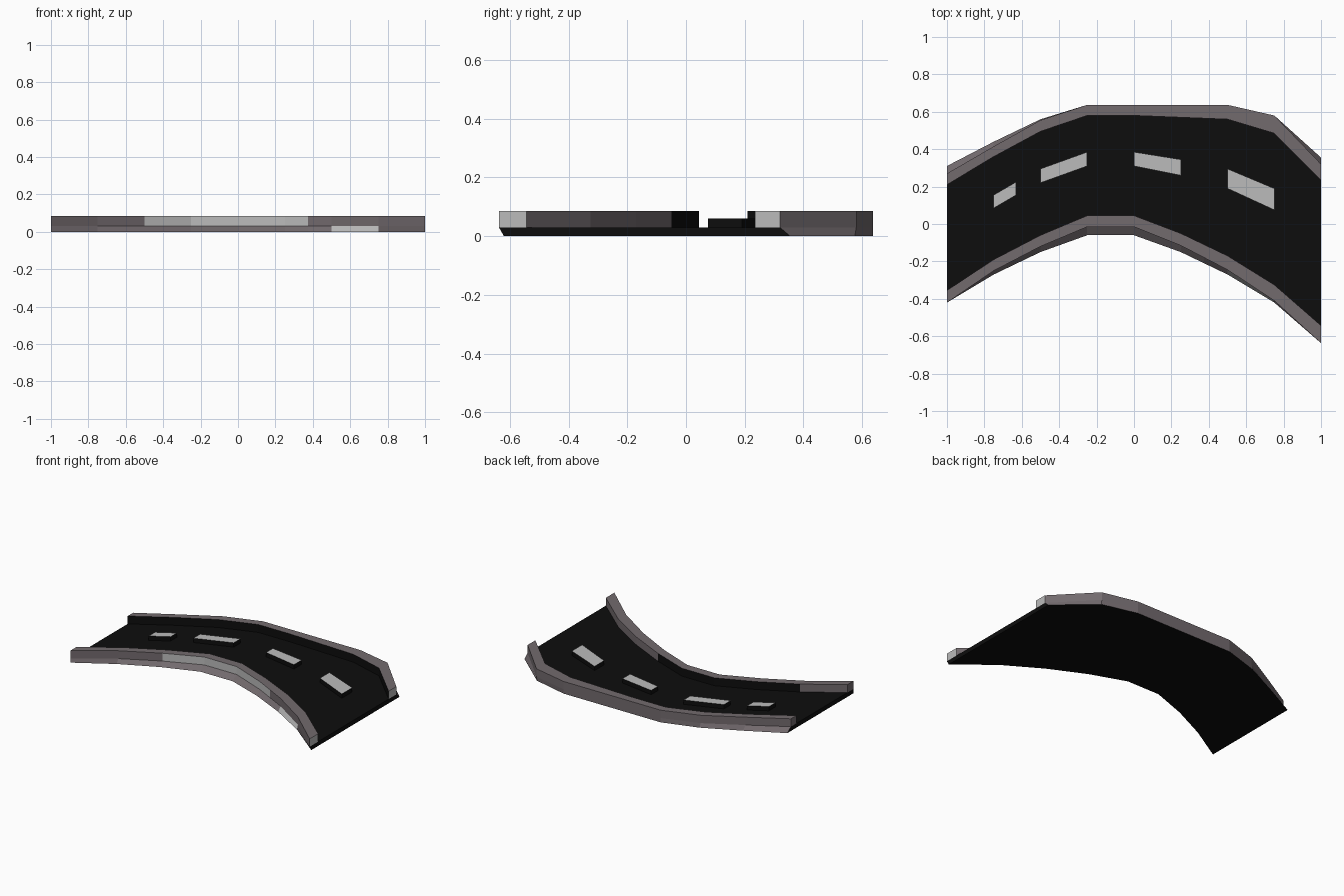
import bpy

if "Cube" in bpy.data.objects:
    bpy.data.objects.remove(bpy.data.objects["Cube"])

H_ROAD, H_DASH, H_CURB = 0.03, 0.06, 0.085


def material(name, rgb):
    m = bpy.data.materials.new(name)
    m.diffuse_color = (*rgb, 1)
    m.use_nodes = True
    m.node_tree.nodes["Principled BSDF"].inputs["Base Color"].default_value = m.diffuse_color
    return m


ASPHALT = material("asphalt", (0.004, 0.004, 0.004))
STONE = material("stone", (0.17, 0.145, 0.155))
PALE = material("pale_stone", (0.5, 0.5, 0.5))
MATS = [ASPHALT, STONE, PALE]

# Stations along x and the edge curves of the bend
XS = [-1, -0.75, -0.5, -0.25, 0, 0.25, 0.375, 0.5, 0.75, 1]
NORTH_BASE = [0.31, 0.44, 0.56, 0.637, 0.637, 0.637, 0.637, 0.637, 0.575, 0.355]
NORTH_OUT = [0.27, 0.415, 0.555, 0.637, 0.637, 0.637, 0.637, 0.637, 0.58, 0.32]
NORTH_IN = [0.21, 0.36, 0.495, 0.58, 0.58, 0.57, 0.565, 0.56, 0.485, 0.235]
SOUTH_IN = [-0.355, -0.19, -0.06, 0.045, 0.045, -0.05, -0.11, -0.17, -0.325, -0.543]
SOUTH_OUT = [-0.42, -0.25, -0.12, -0.015, -0.015, -0.115, -0.18, -0.245, -0.41, -0.637]
SOUTH_BASE = [-0.42, -0.27, -0.15, -0.06, -0.06, -0.15, -0.21, -0.27, -0.42, -0.62]


def loft(name, xs, low_s, high_s, low_n, high_n, z0, z1, paint):
    """Four-sided strip along x; paint(side, mid_x) gives the material index."""
    verts, faces, mats = [], [], []
    for x, a, b, c, d in zip(xs, low_s, high_s, low_n, high_n):
        verts += [(x, a, z0), (x, c, z0), (x, d, z1), (x, b, z1)]
    sides = ["bottom", "north", "top", "south"]
    for i in range(len(xs) - 1):
        p, q = 4 * i, 4 * i + 4
        for k, side in enumerate(sides):
            n = (k + 1) % 4
            faces.append((p + k, p + n, q + n, q + k))
            mats.append(paint(side, (xs[i] + xs[i + 1]) / 2))
    e = 4 * (len(xs) - 1)
    faces += [(3, 2, 1, 0), (e, e + 1, e + 2, e + 3)]
    mats += [paint("west", xs[0]), paint("east", xs[-1])]
    # wind the side faces outward
    faces = [f if i >= len(faces) - 2 else f[::-1] for i, f in enumerate(faces)]
    me = bpy.data.meshes.new(name)
    me.from_pydata(verts, [], faces)
    for m in MATS:
        me.materials.append(m)
    for poly, m in zip(me.polygons, mats):
        poly.material_index = m
    import bmesh
    bm = bmesh.new()
    bm.from_mesh(me)
    bmesh.ops.recalc_face_normals(bm, faces=bm.faces)
    bm.to_mesh(me)
    bm.free()
    ob = bpy.data.objects.new(name, me)
    bpy.context.collection.objects.link(ob)
    return ob


# Road slab with sloping stone edges
def paint_slab(side, x):
    if side == "south" and 0.5 < x < 0.75:
        return 2
    return 1 if side in ("north", "south") else 0


loft("road_slab", XS, SOUTH_BASE, SOUTH_OUT, NORTH_BASE, NORTH_OUT, 0, H_ROAD, paint_slab)


# Curbs: dark on the road side, pale patch on the front of the south one
def paint_north(side, x):
    return {"south": 0, "east": 2}.get(side, 1)


def paint_south(side, x):
    if side == "east" or (side == "south" and -0.5 < x < 0.375):
        return 2
    return 0 if side == "north" and -0.75 < x < 0.25 else 1


loft("north_curb", XS, NORTH_IN, NORTH_IN, NORTH_OUT, NORTH_OUT, H_ROAD, H_CURB, paint_north)
loft("south_curb", XS, SOUTH_OUT, SOUTH_OUT, SOUTH_IN, SOUTH_IN, H_ROAD, H_CURB, paint_south)

# Raised lane dashes: x range, south edge, north edge
DASHES = [
    ((-0.75, -0.63), (0.085, 0.155), (0.155, 0.225)),
    ((-0.5, -0.25), (0.22, 0.31), (0.295, 0.385)),
    ((0, 0.25), (0.31, 0.26), (0.385, 0.345)),
    ((0.5, 0.75), (0.19, 0.075), (0.295, 0.19)),
]
for i, (xs, s, n) in enumerate(DASHES):
    loft(f"lane_dash_{i + 1}", xs, s, s, n, n, H_ROAD, H_DASH,
         lambda side, x: 2 if side == "top" else 0)
